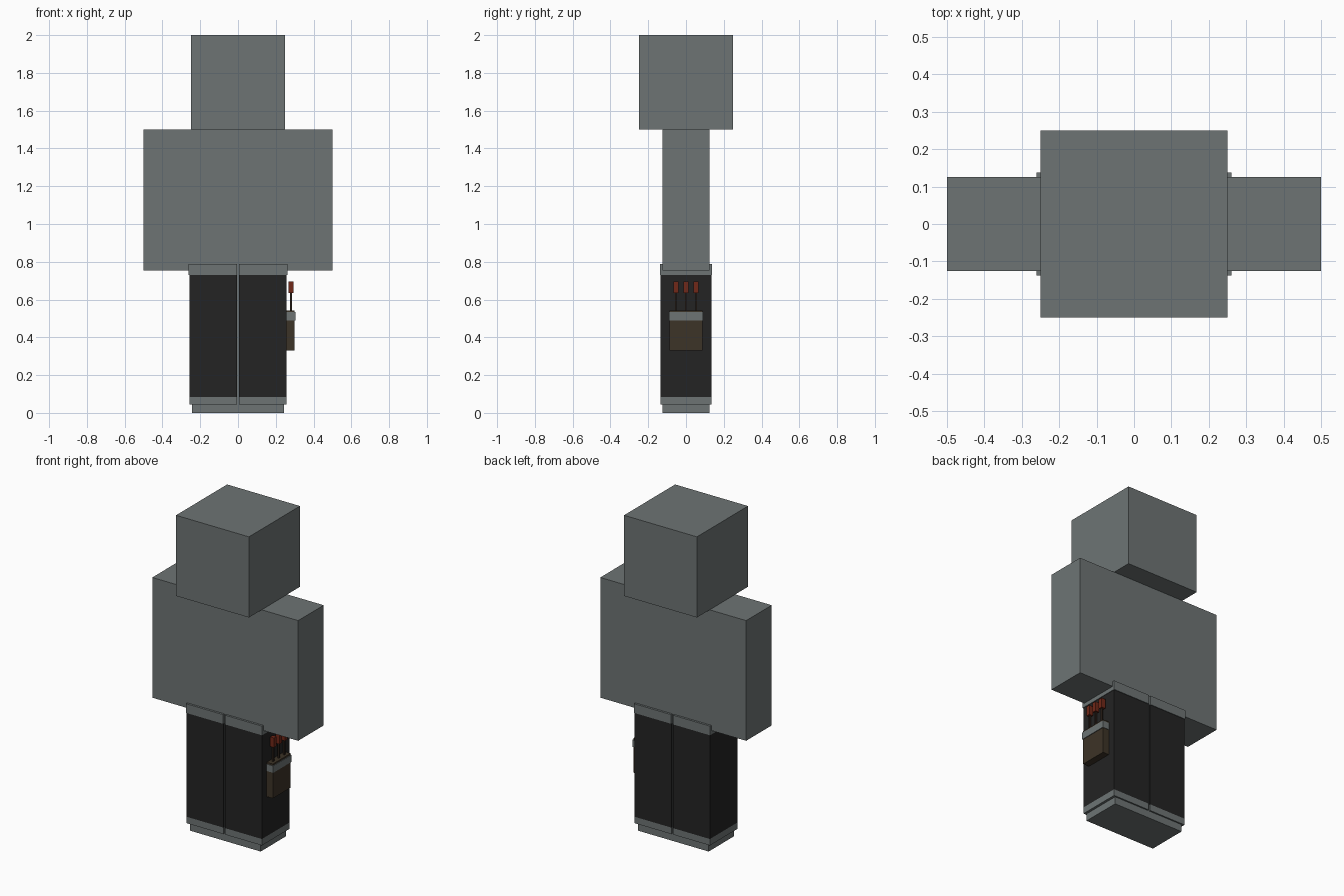
import bpy

if "Cube" in bpy.data.objects:
    bpy.data.objects.remove(bpy.data.objects["Cube"])


def material(name, rgb):
    m = bpy.data.materials.new(name)
    m.diffuse_color = (*rgb, 1.0)
    m.use_nodes = True
    m.node_tree.nodes["Principled BSDF"].inputs["Base Color"].default_value = m.diffuse_color
    return m


GREY = material("slate_grey", (0.155, 0.175, 0.175))
BLACK = material("trouser_black", (0.017, 0.017, 0.017))
BROWN = material("pouch_brown", (0.046, 0.033, 0.020))
STEM = material("stem_brown", (0.03, 0.018, 0.012))
RED = material("tip_red", (0.165, 0.021, 0.009))


def box(name, x, y, z, mat):
    """Box from (min, max) extents along each axis."""
    mids = [(a + b) / 2 for a, b in (x, y, z)]
    bpy.ops.mesh.primitive_cube_add(size=1, location=mids)
    ob = bpy.context.object
    ob.name = name
    ob.scale = [b - a for a, b in (x, y, z)]
    bpy.ops.object.transform_apply(location=False, rotation=False, scale=True)
    ob.data.materials.append(mat)
    return ob


# Head and upper body with arms
box("head", (-0.25, 0.25), (-0.25, 0.25), (1.5, 2.0), GREY)
box("torso_and_arms", (-0.5, 0.5), (-0.125, 0.125), (0.755, 1.5), GREY)

# Legs with trousers, hem and waistband, mirrored left and right
for side, s in (("left", -1), ("right", 1)):
    def span(a, b):
        return tuple(sorted((s * a, s * b)))
    box(side + "_leg", span(0, 0.243), (-0.125, 0.125), (0, 0.757), GREY)
    box(side + "_hem", span(0.006, 0.258), (-0.134, 0.134), (0.045, 0.085), GREY)
    box(side + "_trouser", span(0.006, 0.258), (-0.134, 0.134), (0.085, 0.735), BLACK)
    box(side + "_waistband", span(0.006, 0.261), (-0.138, 0.138), (0.73, 0.787), GREY)

# Pouch on the right hip with its strap
box("pouch", (0.256, 0.30), (-0.087, 0.087), (0.33, 0.543), BROWN)
box("pouch_strap", (0.256, 0.304), (-0.09, 0.09), (0.49, 0.533), GREY)

# Three red-tipped sticks standing in the pouch
for i, y in enumerate((-0.054, 0.0, 0.054)):
    box(f"stick_{i + 1}", (0.275, 0.285), (y - 0.005, y + 0.005), (0.5, 0.64), STEM)
    box(f"stick_tip_{i + 1}", (0.267, 0.293), (y - 0.013, y + 0.013), (0.635, 0.695), RED)
